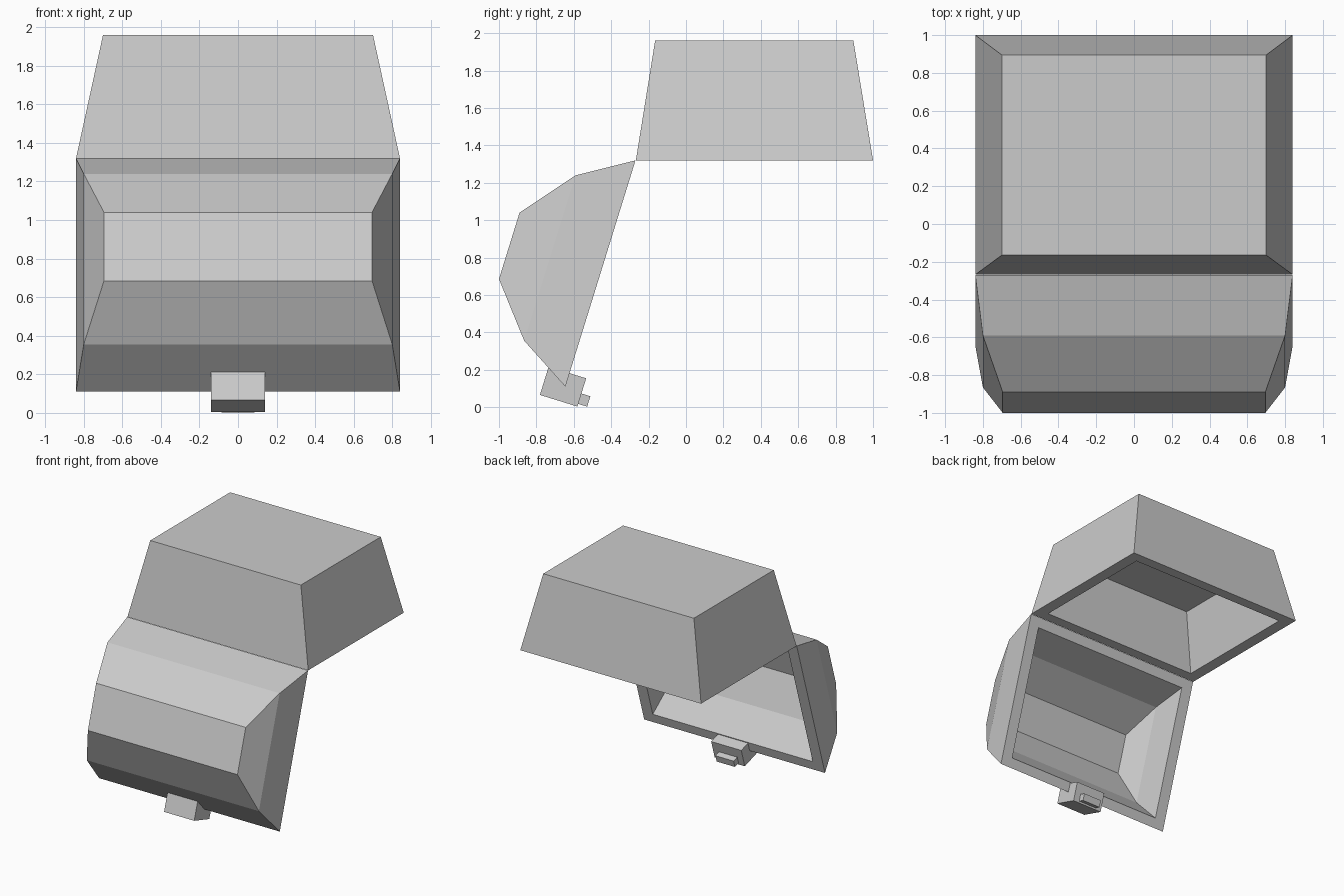
import bpy, bmesh
from mathutils import Matrix, Vector

if "Cube" in bpy.data.objects:
    bpy.data.objects.remove(bpy.data.objects["Cube"])

grey = bpy.data.materials.new("plain grey")
grey.use_nodes = True
grey.diffuse_color = (0.6, 0.6, 0.6, 1)
grey.node_tree.nodes["Principled BSDF"].inputs["Base Color"].default_value = grey.diffuse_color


def finish(bm, name):
    bmesh.ops.recalc_face_normals(bm, faces=bm.faces)
    mesh = bpy.data.meshes.new(name)
    bm.to_mesh(mesh)
    bm.free()
    mesh.materials.append(grey)
    obj = bpy.data.objects.new(name, mesh)
    bpy.context.collection.objects.link(obj)
    return obj


def shell(name, rings):
    """Loft rectangular rings; each ring is half width and two (y, z) edges."""
    bm = bmesh.new()
    loops = []
    for w, p, q in rings:
        corners = [(-w, *p), (w, *p), (w, *q), (-w, *q)]
        loops.append([bm.verts.new(c) for c in corners])
    for a, b in zip(loops, loops[1:]):
        for i in range(4):
            j = (i + 1) % 4
            bm.faces.new((a[i], a[j], b[j], b[i]))
    bm.faces.new(loops[0])
    bm.faces.new(loops[-1])
    return finish(bm, name)


def shrink(rings, centre, sx, s):
    c = Vector(centre)
    return [(w * sx, tuple(c + (Vector(p) - c) * s), tuple(c + (Vector(q) - c) * s))
            for w, p, q in rings]


# Hollow tapered box, opening downwards
shell("chest_box", [
    (0.70, (-0.165, 1.96), (0.895, 1.96)),
    (0.84, (-0.268, 1.32), (1.0, 1.32)),
    (0.74, (-0.18, 1.32), (0.912, 1.32)),
    (0.63, (-0.10, 1.81), (0.83, 1.81)),
])

# Hollow faceted lid, hanging open from the hinge edge
lid_outer = [
    (0.695, (-0.89, 1.04), (-1.0, 0.685)),
    (0.80, (-0.59, 1.24), (-0.865, 0.355)),
    (0.84, (-0.27, 1.32), (-0.645, 0.11)),
]
lid_inner = shrink(lid_outer, (-0.4575, 0.715), 0.885, 0.87)
shell("chest_lid", lid_outer + lid_inner[::-1])

# Latch on the free edge of the lid, aligned with the lid rim
up = Vector((0, 0.375, 1.21)).normalized()
out = Vector((0, up.z, -up.y))
latch_centre = Vector((0, -0.6575, 0.11))


def latch_block(name, width, n0, n1, u0, u1):
    bm = bmesh.new()
    bmesh.ops.create_cube(bm, size=1)
    for v in bm.verts:
        x, n, u = v.co
        v.co = (latch_centre + Vector((x * width, 0, 0))
                + out * ((n0 + n1) / 2 + n * (n1 - n0))
                + up * ((u0 + u1) / 2 + u * (u1 - u0)))
    finish(bm, name)


latch_block("latch_body", 0.28, -0.105, 0.105, -0.079, 0.079)
latch_block("latch_knob", 0.17, 0.10, 0.155, -0.064, -0.006)
